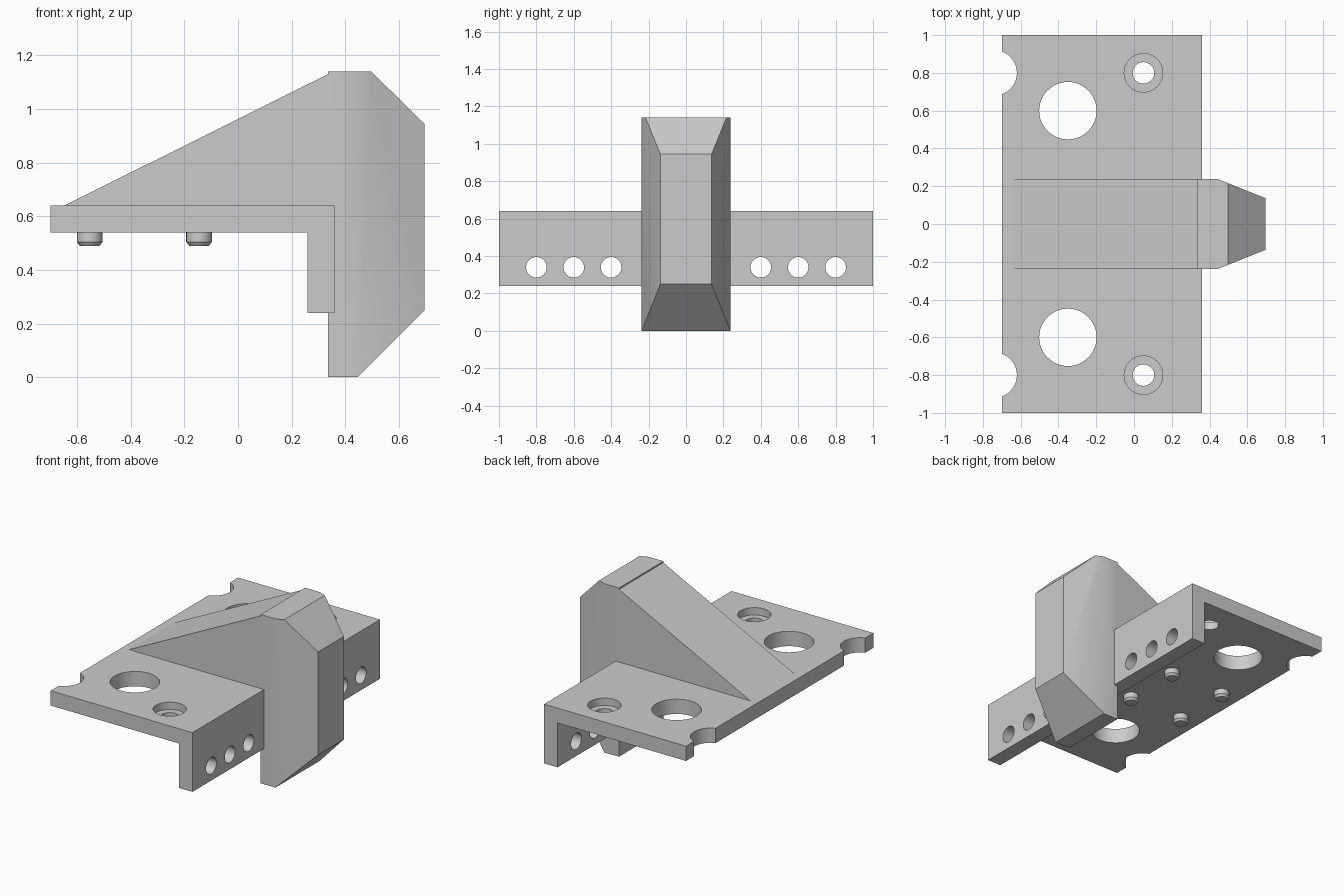
import bpy, bmesh, math
from mathutils import Matrix, Vector

if "Cube" in bpy.data.objects:
    bpy.data.objects.remove(bpy.data.objects["Cube"])

grey = bpy.data.materials.new("light_grey")
grey.diffuse_color = (0.6, 0.6, 0.6, 1)
grey.use_nodes = True
grey.node_tree.nodes["Principled BSDF"].inputs["Base Color"].default_value = grey.diffuse_color


def finish(name, bm):
    bmesh.ops.recalc_face_normals(bm, faces=bm.faces)
    me = bpy.data.meshes.new(name)
    bm.to_mesh(me)
    bm.free()
    me.materials.append(grey)
    ob = bpy.data.objects.new(name, me)
    bpy.context.collection.objects.link(ob)
    return ob


def prism(name, pts, lo, hi, axis):
    """Extrude a 2D outline: axis 'y' takes (x, z) points, axis 'z' takes (x, y)."""
    bm = bmesh.new()
    place = (lambda a, b: (a, lo, b)) if axis == 'y' else (lambda a, b: (a, b, lo))
    face = bm.faces.new([bm.verts.new(place(a, b)) for a, b in pts])
    step = Vector((0, hi - lo, 0)) if axis == 'y' else Vector((0, 0, hi - lo))
    new = bmesh.ops.extrude_face_region(bm, geom=[face])['geom']
    bmesh.ops.translate(bm, vec=step, verts=[v for v in new if isinstance(v, bmesh.types.BMVert)])
    return finish(name, bm)


def cylinder(name, centre, r, depth, axis='z', r_low=None):
    bm = bmesh.new()
    rot = Matrix.Rotation(math.pi / 2, 4, 'Y') if axis == 'x' else Matrix()
    bmesh.ops.create_cone(bm, cap_ends=True, segments=48, radius1=r if r_low is None else r_low,
                          radius2=r, depth=depth, matrix=Matrix.Translation(centre) @ rot)
    return finish(name, bm)


def boolean(ob, cutter, op='DIFFERENCE'):
    mod = ob.modifiers.new("cut", 'BOOLEAN')
    mod.operation, mod.solver, mod.object = op, 'EXACT', cutter
    bpy.context.view_layer.objects.active = ob
    bpy.ops.object.modifier_apply(modifier=mod.name)
    bpy.data.objects.remove(cutter)


def smooth(ob):
    bpy.ops.object.select_all(action='DESELECT')
    ob.select_set(True)
    bpy.context.view_layer.objects.active = ob
    bpy.ops.object.shade_smooth_by_angle(angle=math.radians(30))


# L-shaped plate with its front flange
plate = prism("mounting_plate", [(-0.70, 0.54), (0.26, 0.54), (0.26, 0.24), (0.36, 0.24),
                                 (0.36, 0.64), (-0.70, 0.64)], -1, 1, 'y')
for s in (-1, 1):
    # large hole, edge notch, counterbored screw hole
    boolean(plate, cylinder("cutter", (-0.35, s * 0.6, 0.59), 0.152, 0.3))
    boolean(plate, cylinder("cutter", (-0.74, s * 0.8, 0.59), 0.12, 0.3))
    boolean(plate, cylinder("cutter", (0.05, s * 0.8, 0.69), 0.102, 0.2))
    boolean(plate, cylinder("cutter", (0.05, s * 0.8, 0.59), 0.057, 0.3))
    # row of flange holes
    for y in (0.4, 0.6, 0.8):
        boolean(plate, cylinder("cutter", (0.31, s * y, 0.34), 0.055, 0.3, 'x'))
smooth(plate)

# front block: side profile trimmed by a tapered plan outline
block = prism("front_block", [(0.335, 0), (0.445, 0), (0.695, 0.25), (0.695, 0.945),
                              (0.497, 1.14), (0.335, 1.14)], -0.5, 0.5, 'y')
plan = prism("cutter", [(0.2, -0.237), (0.445, -0.237), (0.745, -0.117),
                        (0.745, 0.117), (0.445, 0.237), (0.2, 0.237)], -0.2, 1.4, 'z')
boolean(block, plan, 'INTERSECT')
smooth(block)

# sloping rib behind the block
rib = prism("support_rib", [(-0.648, 0.64), (-0.60, 0.60), (0.335, 0.60), (0.335, 1.13)],
            -0.237, 0.237, 'y')

# locating pegs with chamfered tips under the plate
for i, x in enumerate((-0.553, -0.145)):
    for j, y in enumerate((-0.2, 0.2)):
        smooth(cylinder(f"peg_{i}{j}", (x, y, 0.53), 0.048, 0.05))
        smooth(cylinder(f"peg_tip_{i}{j}", (x, y, 0.4975), 0.048, 0.015, r_low=0.037))
